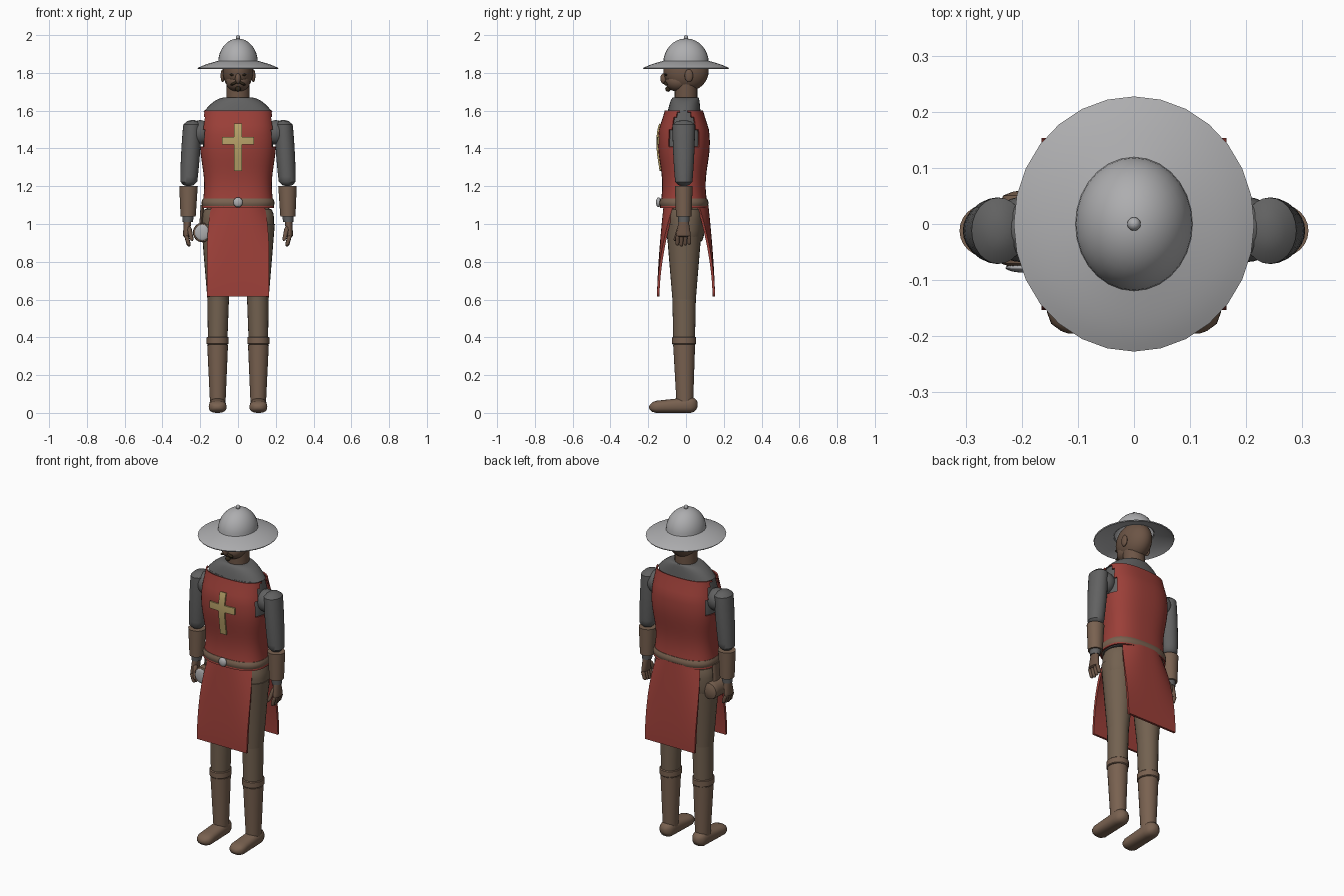
import bpy
import bmesh
from math import sin, cos, pi, radians, sqrt, copysign
from mathutils import Matrix, Vector

default_cube = bpy.data.objects.get("Cube")
if default_cube:
    bpy.data.objects.remove(default_cube, do_unlink=True)


def material(name, red, green, blue):
    mat = bpy.data.materials.new(name)
    mat.use_nodes = True
    mat.diffuse_color = (red, green, blue, 1)
    mat.node_tree.nodes["Principled BSDF"].inputs["Base Color"].default_value = mat.diffuse_color
    return mat


STEEL = material("steel", .42, .42, .43)
MAIL = material("grey mail", .12, .12, .12)
RED = material("red cloth", .33, .05, .04)
LEATHER = material("brown leather", .19, .12, .08)
TROUSER = material("brown trousers", .17, .12, .08)
SKIN = material("skin", .15, .09, .06)
GOLD = material("gold", .48, .36, .14)
HAIR = material("dark hair", .03, .02, .01)


def finish(name, bm, mat, thickness=0):
    """Shade smooth with sharp creases and turn the bmesh into an object."""
    bmesh.ops.recalc_face_normals(bm, faces=bm.faces)
    for face in bm.faces:
        face.smooth = True
    for edge in bm.edges:
        edge.smooth = edge.is_manifold and edge.calc_face_angle() < radians(40)
    mesh = bpy.data.meshes.new(name)
    bm.to_mesh(mesh)
    bm.free()
    mesh.materials.append(mat)
    part = bpy.data.objects.new(name, mesh)
    bpy.context.collection.objects.link(part)
    if thickness:
        solidify = part.modifiers.new("Thickness", "SOLIDIFY")
        solidify.thickness = thickness
        solidify.offset = 0


def rounded(value, power):
    return copysign(abs(value) ** (2 / power), value)


def loft(name, mat, ring, steps=12, sides=24, power=2, along_y=False, caps=True, keep=None, thickness=0):
    """Skin rounded rings; ring(t) gives a centre and two radii for t from 0 to 1."""
    bm = bmesh.new()
    loops = []
    for step in range(steps + 1):
        centre, wide, deep = ring((1 - cos(pi * step / steps)) / 2)
        loop = []
        for side in range(sides):
            angle = 2 * pi * side / sides
            across = wide * rounded(cos(angle), power)
            other = deep * rounded(sin(angle), power)
            offset = (across, 0, other) if along_y else (across, other, 0)
            loop.append(bm.verts.new(centre + Vector(offset)))
        loops.append(loop)
    for lower, upper in zip(loops, loops[1:]):
        for side in range(sides):
            bm.faces.new((lower[side - 1], lower[side], upper[side], upper[side - 1]))
    if caps:
        bm.faces.new(loops[0])
        bm.faces.new(loops[-1])
    if keep:
        spare = [face for face in bm.faces if not keep(face.calc_center_median())]
        bmesh.ops.delete(bm, geom=spare, context="FACES")
    finish(name, bm, mat, thickness)


def tube(name, mat, start, end, first, last, bulge=0, rounding=0, **options):
    """Straight limb between two points; first and last are (half width, half depth)."""
    def ring(t):
        centre = Vector(start).lerp(Vector(end), t)
        size = Vector(first).lerp(Vector(last), t) + Vector((bulge, bulge)) * sin(pi * t)
        edge = min(t, 1 - t)
        if edge < rounding:
            size *= max(.2, sqrt(1 - (1 - edge / rounding) ** 2))
        return centre, size.x, size.y
    loft(name, mat, ring, **options)


def ball(name, mat, centre, size, tilt=0, upper_half=False):
    bm = bmesh.new()
    bmesh.ops.create_uvsphere(bm, u_segments=28, v_segments=16, radius=1)
    if upper_half:
        lower = [vert for vert in bm.verts if vert.co.z < -.01]
        bmesh.ops.delete(bm, geom=lower, context="VERTS")
    bm.transform(Matrix.Translation(centre) @ Matrix.Rotation(tilt, 4, "Y") @ Matrix.Diagonal((*size, 1)))
    finish(name, bm, mat)


def sheet(name, mat, point, thickness, cells=12):
    """Grid of cloth; point(u, v) takes u from -1 to 1 and v from 0 to 1."""
    bm = bmesh.new()
    steps = range(cells + 1)
    rows = [[bm.verts.new(point(2 * i / cells - 1, j / cells)) for i in steps] for j in steps]
    for row, following in zip(rows, rows[1:]):
        for i in range(cells):
            bm.faces.new((row[i], row[i + 1], following[i + 1], following[i]))
    finish(name, bm, mat, thickness)


# Kettle hat
ball("hat_dome", STEEL, (0, 0, 1.855), (.105, .12, .127), upper_half=True)
ball("hat_knob", STEEL, (0, 0, 1.987), (.012, .012, .013))
tube("hat_brim", STEEL, (0, 0, 1.823), (0, 0, 1.862), (.213, .226), (.1, .115),
     bulge=.01, sides=28, caps=False, thickness=.006)

# Head and face
ball("skull", SKIN, (0, 0, 1.81), (.081, .12, .11))
ball("jaw", SKIN, (0, -.04, 1.755), (.065, .07, .055))
tube("neck", SKIN, (0, 0, 1.65), (0, 0, 1.78), (.062, .06), (.062, .06))
ball("nose", SKIN, (0, -.118, 1.77), (.015, .018, .028))
ball("chin_beard", HAIR, (0, -.095, 1.715), (.015, .015, .015))

# Torso outline shared by the mail, the surcoat and the cross
COAT_LOW, COAT_HIGH, ARMHOLE = 1.085, 1.6, 1.41
COAT_POWER = 2.6


def torso(z, inset=0):
    swell = cos(14 * (z - 1.43)) / 90
    depth = .122 + swell - max(0, z - 1.5) / 6
    return Vector((0, -.011, z)), .186 + swell - inset, depth - inset


def coat_ring(t):
    return torso(COAT_LOW + (COAT_HIGH - COAT_LOW) * t)


def mail_ring(t):
    return torso(COAT_LOW + (COAT_HIGH - COAT_LOW) * t, inset=.012)


def yoke_ring(t):
    slope = sqrt(1 - t)
    return Vector((0, -.01 * slope, COAT_HIGH + .07 * t)), .066 + .11 * slope, .066 + .02 * slope


loft("mail_shirt", MAIL, mail_ring, sides=32, power=COAT_POWER)
loft("mail_yoke", MAIL, yoke_ring, sides=32, power=2.3)
loft("surcoat", RED, coat_ring, steps=24, sides=48, power=COAT_POWER, caps=False, thickness=.008,
     keep=lambda middle: middle.z < ARMHOLE or abs(middle.x) < .176)


def chest(x, z):
    """Point just in front of the cloth."""
    centre, wide, deep = torso(z)
    curve = (1 - abs(x / wide) ** COAT_POWER) ** (1 / COAT_POWER)
    return Vector((x, centre.y - deep * curve - .008, z))


sheet("cross_upright", GOLD, lambda u, v: chest(.02 * u, 1.28 + v / 4), .009)
sheet("cross_bar", GOLD, lambda u, v: chest(.083 * u, 1.42 + v / 25), .0095)

# Belt and buckle
tube("belt", LEATHER, (0, -.011, 1.092), (0, -.011, 1.134), (.188, .125), (.186, .123),
     bulge=.006, sides=40, power=COAT_POWER)
ball("buckle", STEEL, (0, -.145, 1.115), (.025, .014, .026))

# Skirt panels hug the hips at the top and hang flat below
for facing, tag in ((-1, "front"), (1, "back")):
    def drape(u, v):
        rise = 1 - v
        half_width = .165 - .03 * rise ** 4
        forward = .147 - .035 * rise ** 1.5
        wrap = .05 * rise ** 2 * abs(u) ** 3
        return u * half_width, facing * (forward - wrap), 1.1 - .485 * v
    sheet(tag + "_skirt", RED, drape, .013, cells=16)

# Hips
tube("hips", TROUSER, (0, -.005, .88), (0, -.005, 1.11), (.18, .09), (.182, .1),
     bulge=.01, rounding=.2, sides=32, power=2.5)

for side, tag in ((1, "left_"), (-1, "right_")):
    # Leg
    hip, knee, ankle = ((side * x, -.01, z) for x, z in ((.1, 1), (.105, .6), (.108, .36)))
    tube(tag + "thigh", TROUSER, hip, knee, (.095, .095), (.057, .062))
    tube(tag + "shin", TROUSER, knee, ankle, (.057, .062), (.051, .057))

    # Boot and foot
    sole = (side * .107, -.006, .03)
    tube(tag + "boot_shaft", LEATHER, ankle, sole, (.055, .058), (.04, .043))
    tube(tag + "boot_cuff", LEATHER, ankle, (side * .108, -.01, .405), (.059, .064), (.059, .064),
         rounding=.1)
    tube(tag + "foot", LEATHER, (side * .108, -.195, .03), (side * .108, .062, .044),
         (.048, .03), (.042, .044), rounding=.15, power=2.5, along_y=True)

    # Sleeve, cuff and wrist
    shoulder, elbow, wrist = ((side * x, -.012, z) for x, z in ((.24, 1.55), (.262, 1.2), (.264, 1.04)))
    tube(tag + "sleeve", MAIL, elbow, shoulder, (.044, .044), (.048, .06), bulge=.004, rounding=.08)
    ball(tag + "shoulder", MAIL, (side * .2, -.01, 1.485), (.06, .058, .065))
    tube(tag + "cuff", LEATHER, wrist, elbow, (.04, .041), (.049, .047))
    tube(tag + "wrist", MAIL, (side * .266, -.012, 1.01), wrist, (.027, .029), (.03, .032))

    # Hand with curled fingers
    knuckles = Vector((side * .274, -.014, .93))
    tube(tag + "palm", SKIN, knuckles, (side * .266, -.012, 1.03), (.018, .041), (.02, .024), rounding=.1)
    for finger in range(4):
        root = knuckles + Vector((0, .021 * (finger - 1.5), .01))
        tip = root - Vector((side * .015, 0, .06 - abs(finger - 1) / 200))
        tube(tag + "finger_" + str(finger + 1), SKIN, root, tip, (.012, .011), (.01, .01),
             rounding=.2, sides=10)
    tube(tag + "thumb", SKIN, (side * .262, -.03, .99), (side * .243, -.06, .91), (.014, .014), (.01, .01),
         rounding=.2, sides=10)

    # Moustache, eye and ear
    ball(tag + "moustache", HAIR, (side * .02, -.106, 1.745), (.023, .012, .007), tilt=side * .45)
    ball(tag + "eye", HAIR, (side * .032, -.105, 1.79), (.012, .008, .006))
    ball(tag + "ear", SKIN, (side * .081, .015, 1.785), (.011, .022, .034))

# Round flask on the right hip
tube("flask", LEATHER, (-.19, -.08, .955), (-.19, .06, .955), (.049, .052), (.046, .049),
     rounding=.1, along_y=True)
ball("flask_face", STEEL, (-.19, -.078, .955), (.039, .009, .042))
tube("flask_strap", LEATHER, (-.195, -.01, .99), (-.188, -.01, 1.1), (.01, .03), (.01, .03), sides=12)
